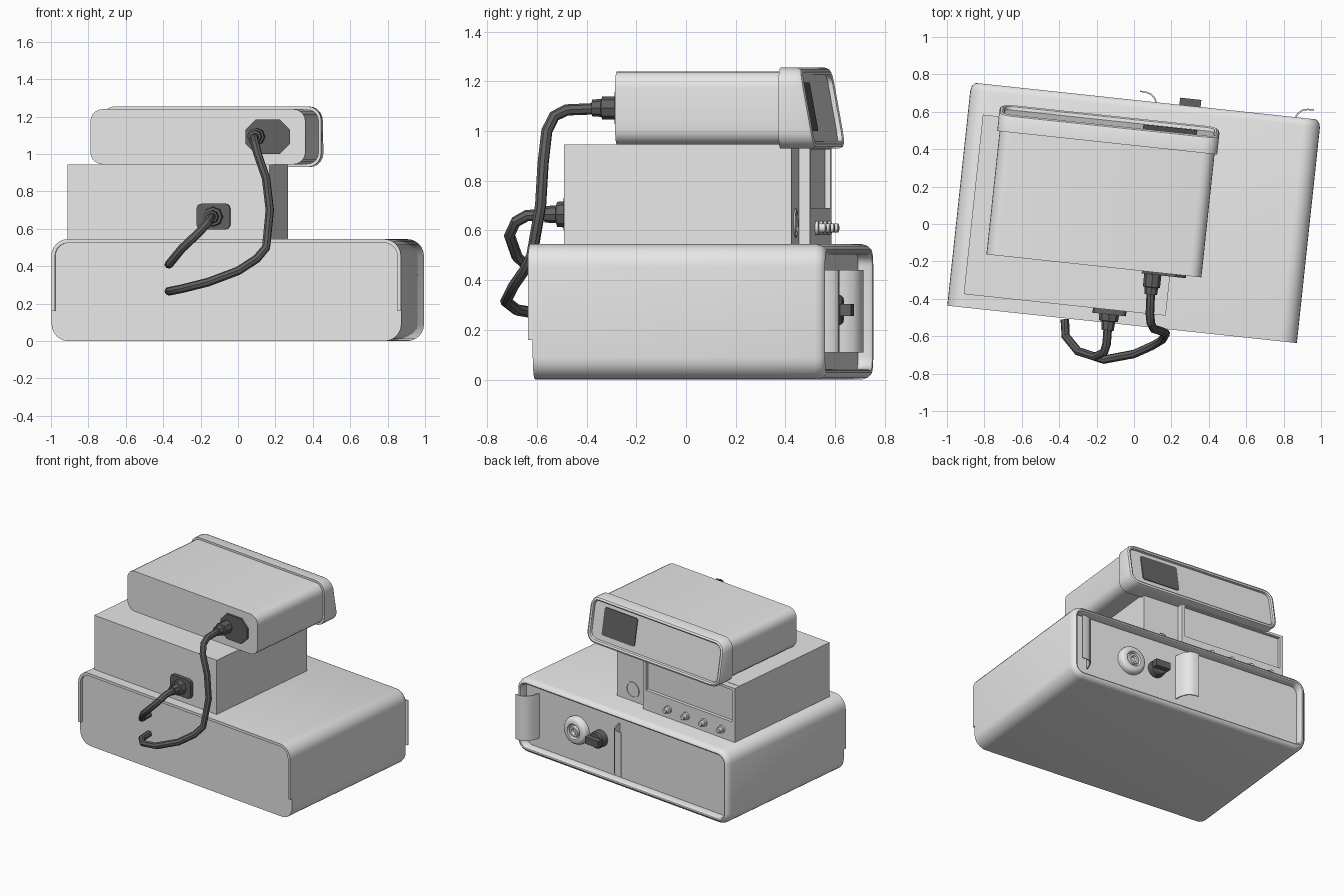
import bpy, bmesh, math
from mathutils import Matrix

cube = bpy.data.objects.get("Cube")
if cube:
    bpy.data.objects.remove(cube, do_unlink=True)


def material(name, value):
    m = bpy.data.materials.new(name)
    m.use_nodes = True
    colour = (value, value, value, 1)
    m.diffuse_color = colour
    m.node_tree.nodes["Principled BSDF"].inputs["Base Color"].default_value = colour
    return m


GREY = material("light grey", 0.8)
DARK = material("dark grey", 0.12)

# The whole stack is turned slightly about the vertical
PLACE = Matrix.Translation((0, 0.06, 0)) @ Matrix.Rotation(math.radians(-6.1), 4, "Z")


def smooth(ob):
    bpy.ops.object.select_all(action="DESELECT")
    ob.select_set(True)
    bpy.context.view_layer.objects.active = ob
    bpy.ops.object.shade_smooth_by_angle(angle=math.radians(35))


def finish(name, bm, mat):
    bmesh.ops.remove_doubles(bm, verts=bm.verts, dist=1e-5)
    bmesh.ops.recalc_face_normals(bm, faces=bm.faces)
    me = bpy.data.meshes.new(name)
    bm.to_mesh(me)
    bm.free()
    me.materials.append(mat)
    ob = bpy.data.objects.new(name, me)
    bpy.context.collection.objects.link(ob)
    ob.matrix_world = PLACE
    smooth(ob)
    return ob


def rounded(x0, x1, z0, z1, r, seg):
    """Rounded rectangle, starting at the top right corner."""
    pts = []
    for i, (x, z) in enumerate(((x1 - r, z1 - r), (x0 + r, z1 - r), (x0 + r, z0 + r), (x1 - r, z0 + r))):
        for k in range(seg + 1):
            a = math.pi / 2 * (i + k / seg)
            pts.append((x + r * math.cos(a), z + r * math.sin(a)))
    return pts


def loft(name, rings, mat=GREY, seg=5, lean=0.0, lean_z=0.0, first=0):
    """Skin rounded rectangles (y, x0, x1, z0, z1, r); rings from `first` on lean back."""
    bm = bmesh.new()
    loops = []
    for n, (y, x0, x1, z0, z1, r) in enumerate(rings):
        k = lean if n >= first else 0
        loops.append([bm.verts.new((x, y - k * (z - lean_z), z))
                      for x, z in rounded(x0, x1, z0, z1, r, seg)])
    for a, b in zip(loops, loops[1:]):
        for i in range(len(a)):
            j = (i + 1) % len(a)
            bm.faces.new((a[i], a[j], b[j], b[i]))
    bm.faces.new(loops[0])
    bm.faces.new(loops[-1])
    return finish(name, bm, mat)


def inset_rings(rect, steps):
    """Rings of one rectangle from (y, inset) steps."""
    x0, x1, z0, z1, r = rect
    return [(y, x0 + d, x1 - d, z0 + d, z1 - d, max(r - d, 0.01)) for y, d in steps]


def turned(name, x, z, profile, mat=GREY, seg=6):
    """Round part on the y axis from (y, radius) steps."""
    return loft(name, [(y, x - r, x + r, z - r, z + r, r) for y, r in profile], mat, seg)


def box(name, x0, x1, y0, y1, z0, z1, mat=GREY):
    return loft(name, [(y, x0, x1, z0, z1, 0) for y in (y0, y1)], mat, 1)


def prism(name, pts, a, b, put, mat=GREY):
    """Extrude an outline from a to b; put(p, t) gives the 3D point."""
    bm = bmesh.new()
    lo, hi = [[bm.verts.new(put(p, t)) for p in pts] for t in (a, b)]
    for i in range(len(pts)):
        j = (i + 1) % len(pts)
        bm.faces.new((lo[i], lo[j], hi[j], hi[i]))
    bm.faces.new(lo)
    bm.faces.new(hi)
    return finish(name, bm, mat)


# Lower case with a soft rim around a sunken control face
loft("lower_case", inset_rings((-0.94, 0.94, 0, 0.545, 0.09),
     [(-0.58, 0), (0.56, 0), (0.583, 0.007), (0.597, 0.02), (0.6, 0.028),
      (0.597, 0.036), (0.588, 0.042), (0.54, 0.042)]), seg=6)

# Lip over the top and upper sides of the plain end
def lip_edge(d):
    arc = rounded(-0.94 + d, 0.94 - d, 0, 0.545 - d, 0.09 - d, 6)[:14]
    return [(0.94 - d, 0.16)] + arc + [(d - 0.94, 0.16)]

prism("lower_case_lip", lip_edge(0) + lip_edge(0.02)[::-1], -0.6, -0.58,
      lambda p, t: (p[0], t, p[1]))

# Curled handles
for name, x, side in (("outer_handle", 0.79, 1), ("middle_handle", 0.07, -1)):
    curl = [(0, 0.535), (0.012, 0.585), (0.028, 0.617), (0.05, 0.637), (0.075, 0.644), (0.108, 0.646)]
    back = [(0.108, 0.653), (0.073, 0.652), (0.045, 0.644), (0.021, 0.622), (0.005, 0.588), (-0.007, 0.535)]
    prism(name, [(x + side * u, v) for u, v in curl + back], 0.11, 0.44,
          lambda p, t: (p[0], p[1], t))

# Round socket and dial
turned("socket_ring", 0.44, 0.28, [(0.53, 0.1), (0.565, 0.1), (0.58, 0.092), (0.588, 0.078), (0.588, 0.055),
                                   (0.572, 0.048), (0.572, 0.04), (0.59, 0.036), (0.59, 0.022), (0.57, 0.018)])
turned("dial_base", 0.237, 0.28, [(0.53, 0.06), (0.59, 0.06), (0.6, 0.052)], DARK)
box("dial_grip", 0.18, 0.294, 0.595, 0.638, 0.255, 0.305, DARK)

# Middle case with raised face and sunken screen
box("middle_case", -0.859, 0.227, -0.529, 0.391, 0.545, 0.945)
face = (-0.859, -0.046, 0.545, 0.943, 0)
screen = (-0.835, -0.07, 0.69, 0.925, 0)
loft("middle_face", [(0.38, *face), (0.436, *face), (0.436, *screen), (0.412, *screen)], seg=1)
turned("middle_round_trim", 0.085, 0.63, [(0.38, 0.058), (0.397, 0.058), (0.397, 0.049), (0.392, 0.049)])
for i in range(4):
    turned("middle_knob_%d" % (i + 1), -0.27 - 0.158 * i, 0.61,
           [(0.43, 0.028), (0.448, 0.028), (0.45, 0.019), (0.475, 0.019), (0.479, 0.014)], seg=4)

# Upper case with a leaning bezel and display
loft("upper_case", inset_rings((-0.761, 0.395, 0.945, 1.24, 0.065), [(-0.305, 0), (0.37, 0)]))
loft("upper_bezel", inset_rings((-0.774, 0.409, 0.93, 1.255, 0.075),
     [(0.357, 0), (0.485, 0), (0.5, 0.006), (0.506, 0.018), (0.5, 0.028), (0.482, 0.03)]),
     lean=0.18, lean_z=0.93, first=1)
loft("display", inset_rings((0.0, 0.29, 1.0, 1.195, 0), [(0.478, 0), (0.488, 0)]),
     DARK, seg=1, lean=0.18, lean_z=0.93)

# Cable sockets and plugs
loft("upper_socket", inset_rings((0.075, 0.313, 1.0, 1.185, 0.055), [(-0.3, 0), (-0.318, 0)]), DARK, seg=1)
turned("upper_plug", 0.135, 1.093, [(-0.31, 0.046), (-0.385, 0.046), (-0.388, 0.036), (-0.425, 0.034)], DARK, seg=2)
loft("middle_socket", inset_rings((-0.164, 0.016, 0.597, 0.735, 0.025), [(-0.525, 0), (-0.555, 0)]), DARK, seg=2)
turned("middle_plug", -0.074, 0.665, [(-0.55, 0.054), (-0.59, 0.05), (-0.593, 0.036), (-0.64, 0.033)], DARK, seg=2)


# Hanging cables
def cable(name, pts):
    cu = bpy.data.curves.new(name, "CURVE")
    cu.dimensions = "3D"
    cu.bevel_depth = 0.023
    cu.bevel_resolution = 2
    cu.use_fill_caps = True
    sp = cu.splines.new("POLY")
    sp.points.add(len(pts) - 1)
    for p, co in zip(sp.points, pts):
        p.co = (*co, 1)
    cu.materials.append(DARK)
    ob = bpy.data.objects.new(name, cu)
    bpy.context.collection.objects.link(ob)
    bpy.ops.object.select_all(action="DESELECT")
    ob.select_set(True)
    bpy.context.view_layer.objects.active = ob
    bpy.ops.object.convert(target="MESH")
    smooth(bpy.context.view_layer.objects.active)


cable("upper_cable", [(0.09, -0.36, 1.09), (0.085, -0.48, 1.085), (0.09, -0.53, 1.06), (0.105, -0.56, 1.0),
                      (0.15, -0.575, 0.87), (0.17, -0.585, 0.7), (0.15, -0.62, 0.5), (0.1, -0.65, 0.44),
                      (0, -0.695, 0.375), (-0.16, -0.725, 0.315), (-0.3, -0.68, 0.28),
                      (-0.365, -0.6, 0.267), (-0.37, -0.51, 0.267)])
cable("middle_cable", [(-0.14, -0.55, 0.665), (-0.146, -0.64, 0.66), (-0.16, -0.685, 0.635),
                       (-0.21, -0.71, 0.58), (-0.3, -0.68, 0.495),
                       (-0.365, -0.6, 0.415), (-0.37, -0.51, 0.41)])
